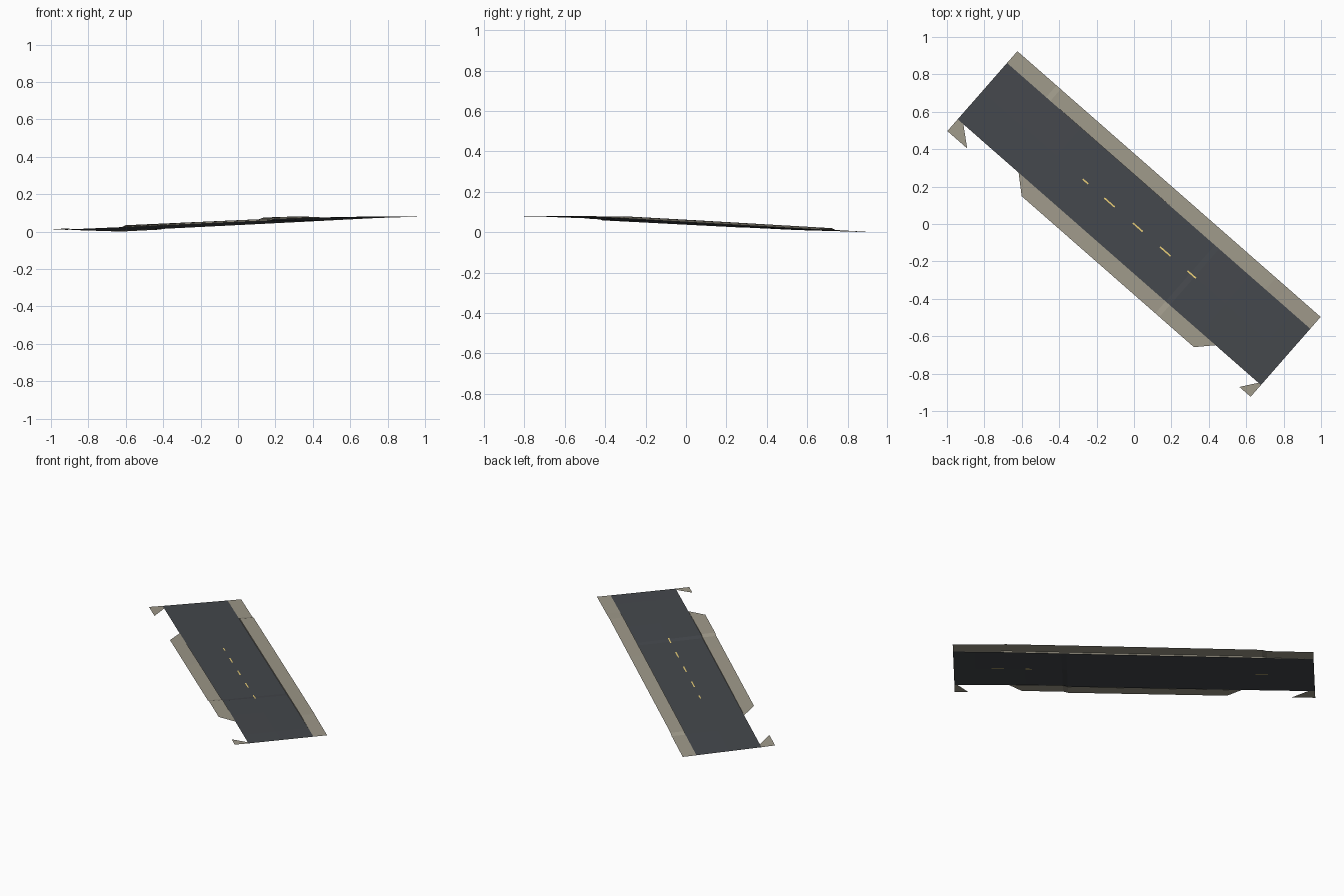
import bpy, bmesh
from mathutils import Vector

if "Cube" in bpy.data.objects:
    bpy.data.objects.remove(bpy.data.objects["Cube"])

D = Vector((0.752, -0.659))      # along the road
N = Vector((0.659, 0.752))       # across the road, towards the back
HALF_L, ROAD, EDGE = 1.078, 0.2, 0.284

def material(name, rgb):
    m = bpy.data.materials.new(name)
    m.diffuse_color = (*rgb, 1)
    m.use_nodes = True
    m.node_tree.nodes["Principled BSDF"].inputs["Base Color"].default_value = m.diffuse_color
    return m

asphalt = material("asphalt", (0.058, 0.064, 0.072))
concrete = material("concrete", (0.34, 0.315, 0.25))
paint = material("yellow paint", (0.80, 0.60, 0.18))

def interp(table, a):
    for (a0, z0), (a1, z1) in zip(table, table[1:]):
        if a <= a1:
            return z0 + (z1 - z0) * (a - a0) / (a1 - a0)
    return table[-1][1]

# height profiles of the two road edges; the near one has a small joint
NEAR = [(-1.08, 0.012), (-0.55, 0.028), (0.25, 0.055), (0.40, 0.060),
        (0.43, 0.069), (0.65, 0.075), (1.08, 0.080)]
FAR = [(-1.08, 0.0), (0.95, 0.078), (1.08, 0.080)]

def height(a, c):
    t = (c + EDGE) / (2 * EDGE)
    return interp(NEAR, a) * (1 - t) + interp(FAR, a) * t

def point(a, c, h=0.0):
    p = D * a + N * c
    return (p.x, p.y, max(0.0, height(a, c) + h))

def sheet(name, rows, mat):
    """Skin of quads through rows of (along, across, lift) points."""
    bm = bmesh.new()
    grid = [[bm.verts.new(point(*p)) for p in row] for row in rows]
    for r0, r1 in zip(grid, grid[1:]):
        for i in range(len(r0) - 1):
            bm.faces.new((r0[i], r1[i], r1[i + 1], r0[i + 1]))
    bmesh.ops.remove_doubles(bm, verts=bm.verts, dist=1e-5)
    bm.normal_update()
    if sum(f.normal.z * f.calc_area() for f in bm.faces) < 0:
        bmesh.ops.reverse_faces(bm, faces=bm.faces)
    me = bpy.data.meshes.new(name)
    bm.to_mesh(me)
    bm.free()
    me.materials.append(mat)
    bpy.context.collection.objects.link(bpy.data.objects.new(name, me))

# road surface
stations = [-HALF_L, -0.8, -0.55, -0.15, 0.25, 0.40, 0.43, 0.65, 0.95, HALF_L]
sheet("road", [[(a, c, 0) for c in (-ROAD, 0, ROAD)] for a in stations], asphalt)

# far sidewalk: flush at the ends, raised on a curb between
lift = [(-HALF_L, 0), (-0.80, 0), (-0.77, 0.008), (0.25, 0.008),
        (0.76, 0.007), (0.84, 0.003), (HALF_L, 0.0)]
sheet("far_sidewalk", [[(a, ROAD, -0.001), (a, ROAD, h), (a, EDGE, h)]
                       for a, h in lift], concrete)

# near sidewalk: middle stretch with slanted ends
H = 0.006
near = [(-0.645, -0.55), (-0.15, -0.15), (0.25, 0.25), (0.40, 0.40),
        (0.43, 0.43), (0.755, 0.675)]
sheet("near_sidewalk", [[(o, -EDGE, H), (i, -ROAD, H if 0 < k < 5 else 0.002),
                         (i, -ROAD, -0.001)]
                        for k, (i, o) in enumerate(near)], concrete)

# near sidewalk corners: flush slivers at both road ends
for side, tip, inner in ((-1, 0.937, 1.038), (1, 0.998, 1.06)):
    sheet("sidewalk_corner", [
        [(side * HALF_L, -EDGE, 0.001), (side * HALF_L, -ROAD, 0.0)],
        [(side * tip, -EDGE, 0.001), (side * inner, -ROAD, 0.0)]], concrete)

# centre line dashes; the end ones lie just under the road skin
def dash(centre, length, h):
    a0, a1 = centre - length / 2, centre + length / 2
    sheet("centre_dash", [[(a, c, h) for c in (-0.004, 0.004)]
                          for a in (a0, a1)], paint)

for centre, length in ((-0.345, 0.04), (-0.174, 0.075), (0.027, 0.07),
                       (0.222, 0.075), (0.41, 0.06)):
    dash(centre, length, 0.0015)
for centre, length in ((-0.765, 0.075), (0.63, 0.04), (0.815, 0.075)):
    dash(centre, length, -0.0015)
